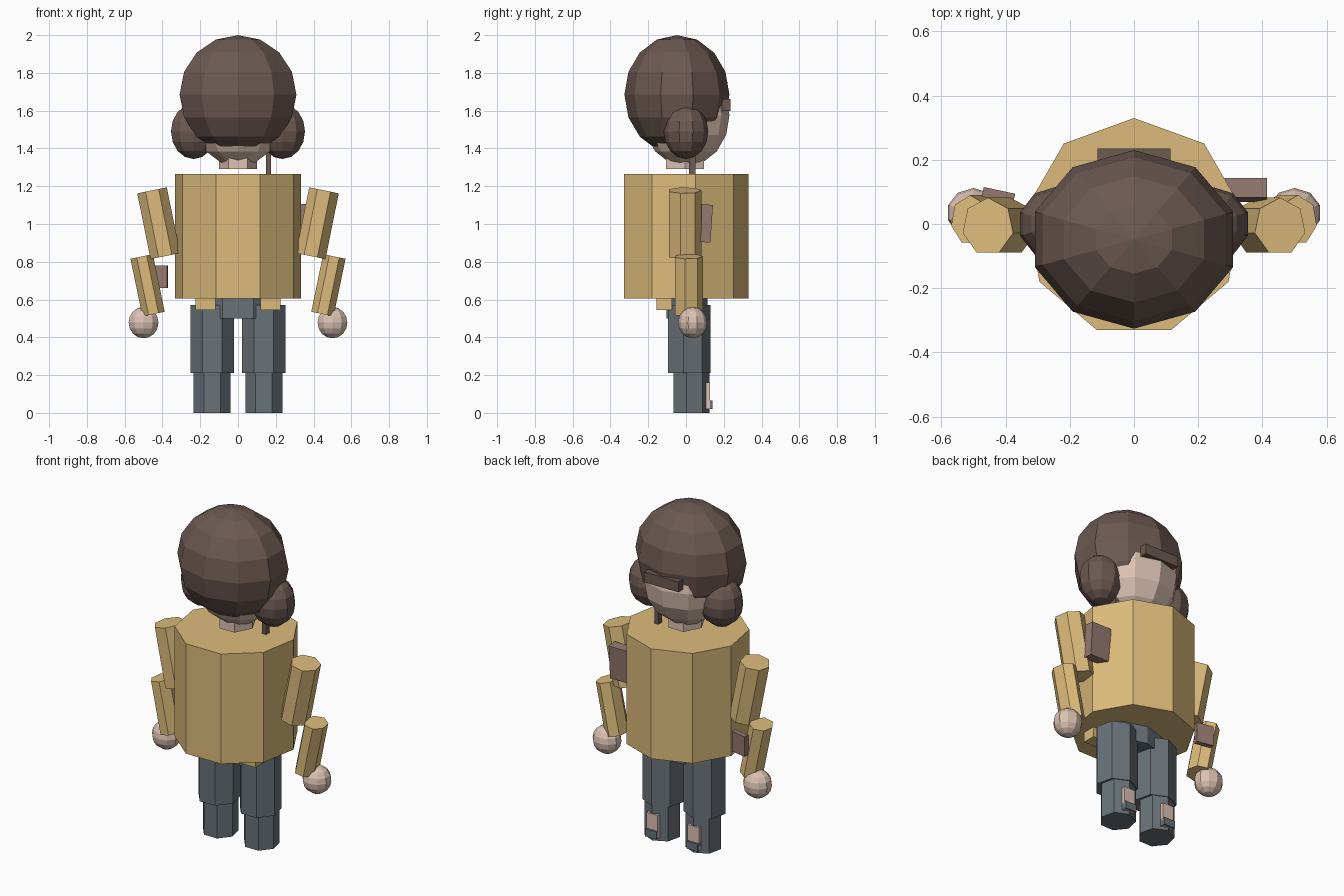
import bpy, bmesh
from math import sin, cos, pi, radians
from mathutils import Vector, Matrix

if "Cube" in bpy.data.objects:
    bpy.data.objects.remove(bpy.data.objects["Cube"])


def material(name, rgb):
    m = bpy.data.materials.new(name)
    m.diffuse_color = (*rgb, 1)
    m.use_nodes = True
    m.node_tree.nodes["Principled BSDF"].inputs["Base Color"].default_value = m.diffuse_color
    return m


GOLD = material("jacket_gold", (0.72, 0.50, 0.20))
HAIR = material("hair_brown", (0.15, 0.10, 0.085))
SKIN = material("skin", (0.72, 0.54, 0.45))
CLOTH = material("trouser_grey", (0.14, 0.17, 0.19))
PATCH = material("patch_mauve", (0.30, 0.19, 0.16))


def finish(name, bm, mat):
    bmesh.ops.recalc_face_normals(bm, faces=bm.faces)
    me = bpy.data.meshes.new(name)
    bm.to_mesh(me)
    bm.free()
    me.materials.append(mat)
    ob = bpy.data.objects.new(name, me)
    bpy.context.collection.objects.link(ob)
    return ob


def lathe(name, mat, n, profile, matrix, phase=0):
    """Spin (radius, z) points into n flat sides; the first side corner points to +y."""
    bm = bmesh.new()
    rings = []
    for r, z in profile:
        count = n if r > 1e-6 else 1
        rings.append([bm.verts.new(matrix @ Vector((
            r * sin(phase + 2 * pi * i / n), r * cos(phase + 2 * pi * i / n), z)))
            for i in range(count)])
    for a, b in zip(rings, rings[1:]):
        for i in range(n):
            j = (i + 1) % n
            quad = [a[i % len(a)], a[j % len(a)], b[j % len(b)], b[i % len(b)]]
            bm.faces.new(list(dict.fromkeys(quad)))
    for ring in (rings[0], rings[-1]):
        if len(ring) > 2:
            bm.faces.new(ring)
    return finish(name, bm, mat)


def ball(name, mat, centre, radii, n=10, rings=8):
    profile = [(sin(pi * k / rings), cos(pi * k / rings)) for k in range(rings + 1)]
    profile[0], profile[-1] = (0, 1), (0, -1)
    return lathe(name, mat, n, profile, Matrix.Translation(centre) @ Matrix.Diagonal((*radii, 1)))


def prism(name, mat, n, bottom, top, rx, ry, phase=0):
    """Straight prism between two points, tilting in the x-z plane."""
    b, t = Vector(bottom), Vector(top)
    z = (t - b).normalized()
    x = Vector((0, 1, 0)).cross(z)
    rot = Matrix((x, (0, 1, 0), z)).transposed().to_4x4()
    m = Matrix.Translation(b) @ rot @ Matrix.Diagonal((rx, ry, 1, 1))
    return lathe(name, mat, n, [(1, 0), (1, (t - b).length)], m, phase)


def box(name, mat, centre, size, rot=(0, 0, 0)):
    bm = bmesh.new()
    bmesh.ops.create_cube(bm, size=1, matrix=Matrix.Diagonal((*size, 1)))
    ob = finish(name, bm, mat)
    ob.location = centre
    ob.rotation_euler = [radians(a) for a in rot]
    return ob


# Head, hair and neck
ball("head", SKIN, (0, 0, 1.575), (0.25, 0.23, 0.27))
ball("hair", HAIR, (0, -0.048, 1.685), (0.325, 0.278, 0.315))
box("fringe", HAIR, (0, 0.213, 1.63), (0.228, 0.045, 0.062))
prism("neck", SKIN, 6, (0, -0.005, 1.29), (0, -0.005, 1.42), 0.1, 0.115, pi / 6)
box("hair_tie", HAIR, (0.162, 0.033, 1.34), (0.027, 0.035, 0.20))

# Jacket and hips
prism("torso", GOLD, 9, (0, -0.01, 0.605), (0, -0.01, 1.265), 0.34, 0.34)
prism("hips", CLOTH, 7, (0, 0, 0.50), (0, 0, 0.61), 0.19, 0.115)

for s, side in ((-1, "left"), (1, "right")):
    ball(side + "_hair_bun", HAIR, (s * 0.235, 0, 1.49), (0.126, 0.118, 0.146))
    box(side + "_jacket_tab", GOLD, (s * 0.172, -0.115, 0.59), (0.105, 0.08, 0.09))
    # Arm
    prism(side + "_upper_arm", GOLD, 7, (s * 0.385, -0.008, 0.83),
          (s * 0.455, -0.008, 1.178), 0.082, 0.09)
    prism(side + "_forearm", GOLD, 7, (s * 0.447, 0.012, 0.523),
          (s * 0.51, 0.012, 0.828), 0.062, 0.078)
    ball(side + "_hand", SKIN, (s * 0.5, 0.035, 0.478), (0.083, 0.077, 0.083))
    # Leg
    prism(side + "_thigh", CLOTH, 7, (s * 0.137, 0.012, 0.21),
          (s * 0.137, 0.012, 0.57), 0.118, 0.118)
    prism(side + "_shin", CLOTH, 7, (s * 0.137, 0.025, 0), (s * 0.137, 0.025, 0.22), 0.1, 0.1)
    box(side + "_ankle", SKIN, (s * 0.137, 0.105, 0.09), (0.075, 0.045, 0.14))
    box(side + "_shoe_toe", CLOTH, (s * 0.137, 0.117, 0.043), (0.075, 0.045, 0.045))

# Sewn-on patches
box("forearm_patch", PATCH, (-0.422, 0.09, 0.72), (0.10, 0.03, 0.12), (0, 0, -12))
box("chest_patch", PATCH, (0.348, 0.106, 1.003), (0.132, 0.06, 0.20), (-4, 0, 0))
